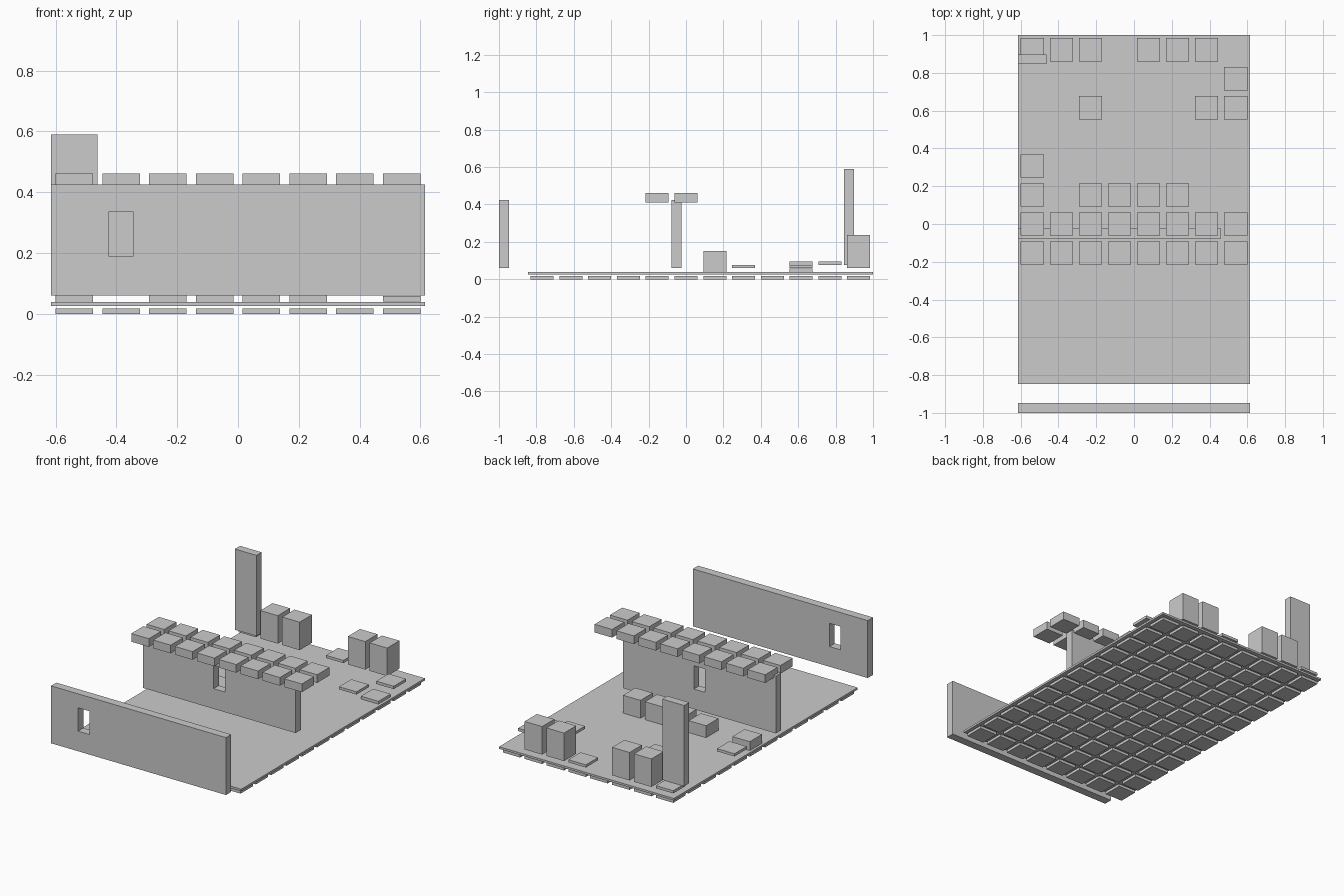
import bpy
import bmesh

if "Cube" in bpy.data.objects:
    bpy.data.objects.remove(bpy.data.objects["Cube"])

grey = bpy.data.materials.new("light_grey")
grey.diffuse_color = (0.6, 0.6, 0.6, 1)
grey.use_nodes = True
grey.node_tree.nodes["Principled BSDF"].inputs["Base Color"].default_value = grey.diffuse_color


def finish(name, bm):
    bmesh.ops.recalc_face_normals(bm, faces=bm.faces)
    mesh = bpy.data.meshes.new(name)
    bm.to_mesh(mesh)
    bm.free()
    mesh.materials.append(grey)
    obj = bpy.data.objects.new(name, mesh)
    bpy.context.collection.objects.link(obj)
    return obj


def add_box(bm, x0, x1, y0, y1, z0, z1):
    verts = bmesh.ops.create_cube(bm, size=1)["verts"]
    bmesh.ops.scale(bm, vec=(x1 - x0, y1 - y0, z1 - z0), verts=verts)
    bmesh.ops.translate(bm, vec=((x0 + x1) / 2, (y0 + y1) / 2, (z0 + z1) / 2), verts=verts)


def box(name, *bounds):
    bm = bmesh.new()
    add_box(bm, *bounds)
    return finish(name, bm)


# Square blocks placed on a regular 8 x 12 grid
PITCH, HALF = 0.1538, 0.0615


def blocks(name, cells, z0, z1):
    bm = bmesh.new()
    for col, row in cells:
        x = (col - 3.5) * PITCH
        y = -0.769 + row * PITCH
        add_box(bm, x - HALF, x + HALF, y - HALF, y + HALF, z0, z1)
    return finish(name, bm)


def window_wall(name, x0, x1, y0, y1, z0, z1, wx0, wx1, wz0, wz1):
    """Wall with a rectangular opening, made as a ring of quads."""
    bm = bmesh.new()

    def ring(y, a, b, c, d):
        return [bm.verts.new(p) for p in ((a, y, c), (b, y, c), (b, y, d), (a, y, d))]

    outer = [ring(y, x0, x1, z0, z1) for y in (y0, y1)]
    inner = [ring(y, wx0, wx1, wz0, wz1) for y in (y0, y1)]
    for i in range(4):
        j = (i + 1) % 4
        for a, b in ((outer[0], inner[0]), (inner[0], inner[1]),
                     (inner[1], outer[1]), (outer[1], outer[0])):
            bm.faces.new((a[i], a[j], b[j], b[i]))
    return finish(name, bm)


# Ground: thin slab over a full grid of tiles
box("base_slab", -0.615, 0.615, -0.846, 1.0, 0.025, 0.038)
blocks("floor_tiles", [(c, r) for c in range(8) for r in range(12)], 0.0, 0.018)

# Walls with windows, and the narrow pillar panel
window_wall("front_wall", -0.615, 0.615, -1.0, -0.947, 0.06, 0.425,
            -0.425, -0.346, 0.188, 0.336)
window_wall("middle_wall", -0.615, 0.46, -0.078, -0.025, 0.06, 0.425,
            -0.117, -0.038, 0.188, 0.336)
box("tall_panel", -0.615, -0.463, 0.846, 0.898, 0.077, 0.59)

# Two rows of roof blocks over the middle wall
blocks("roof_blocks", [(c, r) for c in range(8) for r in (4, 5)], 0.41, 0.462)

# Tall blocks along the back edge
blocks("back_blocks", [(1, 11), (2, 11), (5, 11), (6, 11)], 0.06, 0.238)

# Stepped blocks behind the middle wall
blocks("tall_step_blocks", [(4, 6), (5, 6)], 0.038, 0.152)
blocks("middle_step_block", [(3, 6)], 0.038, 0.13)
blocks("low_step_block", [(2, 6)], 0.038, 0.114)
blocks("corner_step_block", [(0, 6)], 0.038, 0.095)

# Thin loose plates at three heights
blocks("low_plate", [(7, 9)], 0.04, 0.058)
blocks("middle_plates", [(0, 7), (6, 9), (0, 11), (4, 11)], 0.06, 0.077)
blocks("high_plates", [(7, 10), (2, 9)], 0.077, 0.095)
